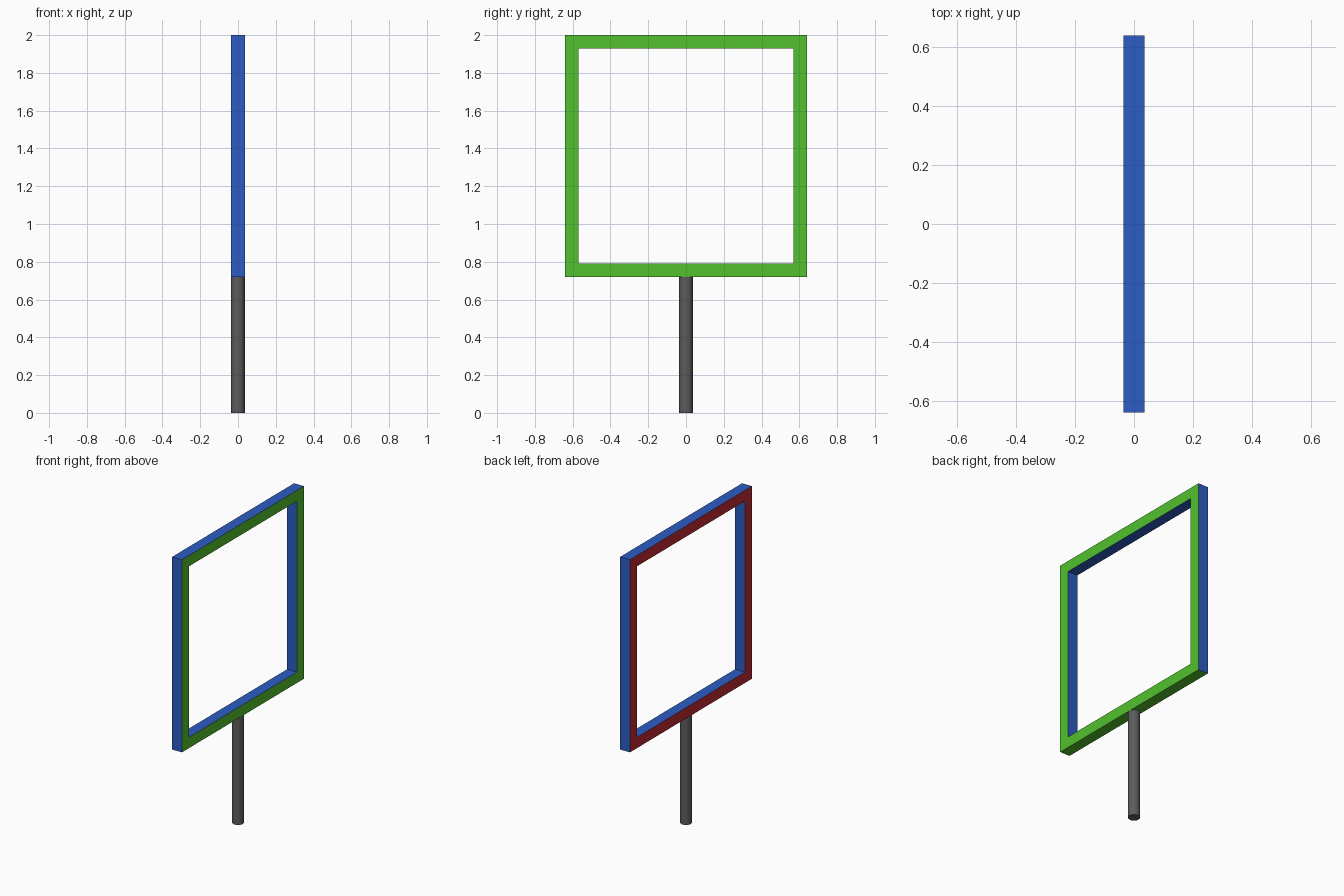
import bpy, bmesh

if "Cube" in bpy.data.objects:
    bpy.data.objects.remove(bpy.data.objects["Cube"])


def srgb(r, g, b):
    f = lambda c: c / 12.92 if c <= 0.04045 else ((c + 0.055) / 1.055) ** 2.4
    return (f(r / 255), f(g / 255), f(b / 255), 1)


def material(name, rgb):
    m = bpy.data.materials.new(name)
    m.diffuse_color = srgb(*rgb)
    m.use_nodes = True
    m.node_tree.nodes["Principled BSDF"].inputs["Base Color"].default_value = m.diffuse_color
    return m


blue = material("blue", (44, 92, 194))
green = material("green", (82, 192, 46))
red = material("red", (194, 42, 50))
grey = material("dark grey", (92, 92, 92))

HALF, BAR, DEPTH, MID = 0.64, 0.072, 0.036, 1.36


# Square hoop: outer and inner outlines on both sides, joined by quads
def square(bm, x, h):
    return [bm.verts.new((x, sy * h, MID + sz * h))
            for sy, sz in ((-1, -1), (1, -1), (1, 1), (-1, 1))]


bm = bmesh.new()
rings = [square(bm, x, h) for x, h in
         ((DEPTH, HALF), (DEPTH, HALF - BAR), (-DEPTH, HALF - BAR), (-DEPTH, HALF))]
for k in range(4):
    a, b = rings[k], rings[(k + 1) % 4]
    for i in range(4):
        j = (i + 1) % 4
        bm.faces.new((a[i], a[j], b[j], b[i]))
bmesh.ops.recalc_face_normals(bm, faces=bm.faces)

# Right side and underside green, left side red, all other faces blue
for f in bm.faces:
    n, c = f.normal, f.calc_center_median()
    if n.x > 0.5 or (n.z < -0.5 and c.z < MID):
        f.material_index = 1
    elif n.x < -0.5:
        f.material_index = 2
mesh = bpy.data.meshes.new("hoop_frame")
bm.to_mesh(mesh)
bm.free()
for m in (blue, green, red):
    mesh.materials.append(m)
bpy.context.collection.objects.link(bpy.data.objects.new("hoop_frame", mesh))

# Round post
bpy.ops.mesh.primitive_cylinder_add(vertices=32, radius=0.036, depth=0.72,
                                    location=(0, 0, 0.36))
post = bpy.context.object
post.name = "post"
post.data.materials.append(grey)
bpy.ops.object.shade_smooth_by_angle()
